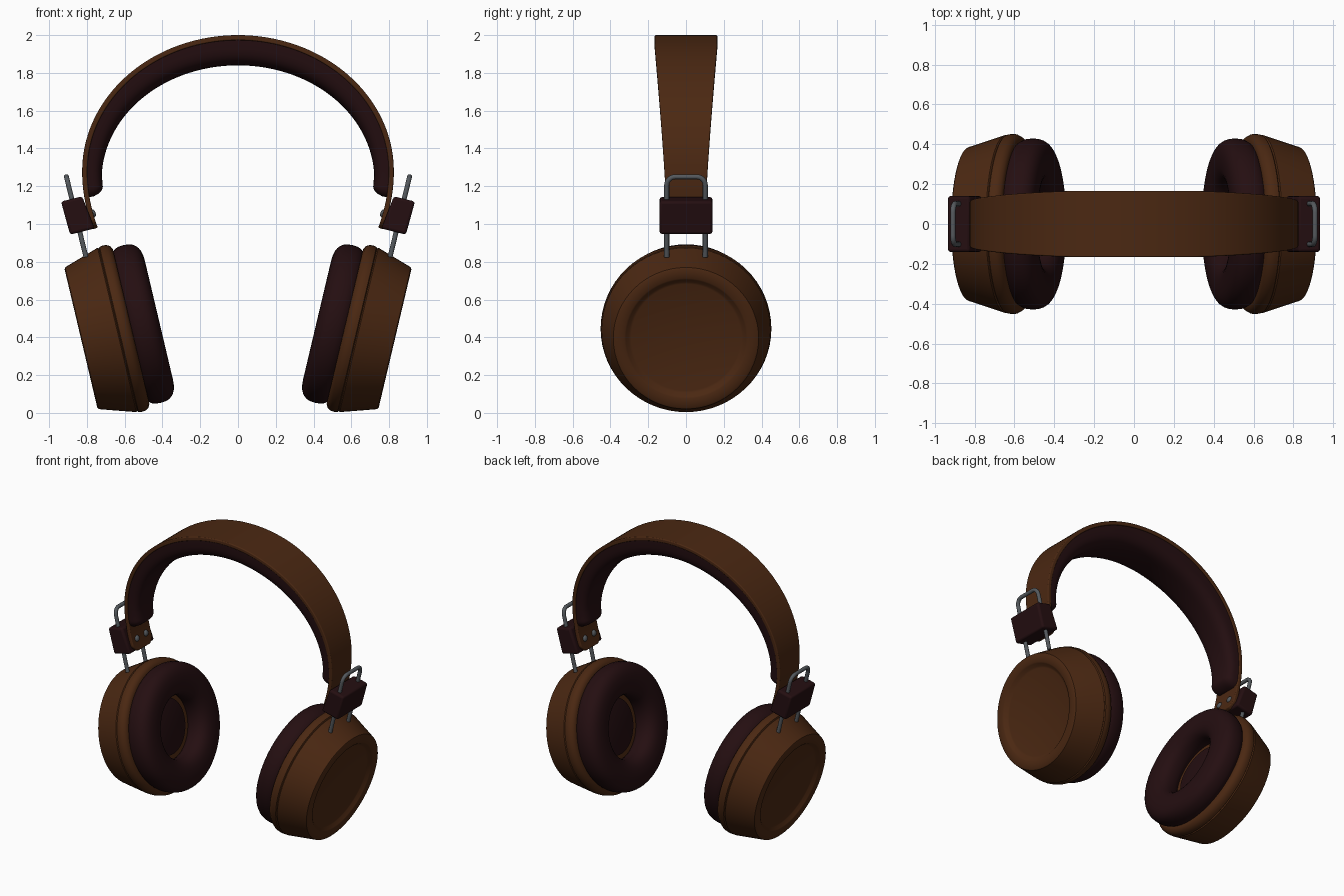
import bpy, bmesh, math
from mathutils import Vector, Matrix

if "Cube" in bpy.data.objects:
    bpy.data.objects.remove(bpy.data.objects["Cube"], do_unlink=True)


def material(name, color):
    m = bpy.data.materials.new(name)
    m.use_nodes = True
    m.diffuse_color = (*color, 1)
    bsdf = m.node_tree.nodes["Principled BSDF"]
    bsdf.inputs["Base Color"].default_value = (*color, 1)
    bsdf.inputs["Roughness"].default_value = 0.6
    return m


BROWN = material("brown leather", (0.07, 0.021, 0.006))
DARK = material("dark padding", (0.018, 0.0045, 0.0055))
METAL = material("grey metal", (0.09, 0.1, 0.11))


def loft(name, rings, mat, caps=True, loop=False, bevel=0, mirror=False):
    """Skin a row of closed point rings."""
    bm = bmesh.new()
    rows = [[bm.verts.new(p) for p in ring] for ring in rings]
    pairs = list(zip(rows, rows[1:])) + ([(rows[-1], rows[0])] if loop else [])
    for a, b in pairs:
        for i in range(len(a)):
            j = (i + 1) % len(a)
            bm.faces.new((a[i], a[j], b[j], b[i]))
    if caps and not loop:
        bm.faces.new(rows[0])
        bm.faces.new(rows[-1])
    bmesh.ops.recalc_face_normals(bm, faces=bm.faces)
    mesh = bpy.data.meshes.new(name)
    bm.to_mesh(mesh)
    bm.free()
    mesh.materials.append(mat)
    ob = bpy.data.objects.new(name, mesh)
    bpy.context.collection.objects.link(ob)
    bpy.ops.object.select_all(action="DESELECT")
    ob.select_set(True)
    bpy.context.view_layer.objects.active = ob
    bpy.ops.object.shade_smooth_by_angle(angle=math.radians(35))
    if bevel:
        mod = ob.modifiers.new("soft edges", "BEVEL")
        mod.width, mod.segments = bevel, 3
        mod.limit_method = "ANGLE"
    if mirror:
        ob.modifiers.new("other side", "MIRROR")
    return ob


def revolve(name, profile, mat, origin, tilt, steps=64, loop=False):
    """Spin (radius, outward) points about an axis leaning down from +x by tilt."""
    frame = Matrix.Translation(origin) @ Matrix.Rotation(math.pi / 2 + tilt, 4, "Y")
    angles = [math.tau * i / steps for i in range(steps)]
    rings = [[frame @ Vector((r * math.cos(a), r * math.sin(a), t)) for a in angles]
             for r, t in profile]
    return loft(name, rings, mat, loop=loop, mirror=True)


def power(v, e):
    return math.copysign(abs(v) ** e, v)


# Ear cups: shell with beaded rim and recessed outer face
CUP, TILT = (0.595, 0, 0.45), 0.232
revolve("ear_cup_shells",
        [(0.25, -0.03), (0.42, -0.03), (0.44, -0.02), (0.451, 0), (0.452, 0.02),
         (0.449, 0.036), (0.441, 0.041), (0.447, 0.047), (0.389, 0.228),
         (0.385, 0.238), (0.376, 0.243), (0.327, 0.243), (0.318, 0.238),
         (0.302, 0.222), (0.29, 0.218)], BROWN, CUP, TILT)

# Ring cushions and the speaker covers inside them
cushion = []
for i in range(28):
    a = math.tau * i / 28
    cushion.append((0.319 + 0.11 * power(math.cos(a), 0.8),
                    -0.09 + 0.091 * power(math.sin(a), 0.8)))
revolve("ear_cushions", cushion, DARK, CUP, TILT, loop=True)
revolve("speaker_covers", [(0.19, -0.025), (0.19, -0.038), (0.18, -0.042)],
        DARK, CUP, TILT)

# Headband path: half ellipse that curls in to the clamps
half = []
for i in range(40):
    a = math.pi / 2 * (1 - i / 40)
    half.append(Vector((0.825 * math.cos(a), 0, 1.28 + 0.72 * math.sin(a))))
p0, p1, p2 = Vector((0.825, 0, 1.28)), Vector((0.826, 0, 1.13)), Vector((0.768, 0, 0.972))
for i in range(33):
    u = i / 32
    half.append(p0 * (1 - u) ** 2 + p1 * 2 * u * (1 - u) + p2 * u * u)
path = [Vector((-p.x, 0, p.z)) for p in half[:0:-1]] + half


def band_width(z):
    w = 0.108 + 0.058 * max(0, min(1, (z - 1.15) / 0.8)) ** 1.2
    end = max(0, (1.02 - z) / 0.05)
    return w - 0.045 * min(1, end) ** 2


def along_band(section, low):
    """Place (inward, sideways) section points along the path above a height."""
    rings = []
    for i, p in enumerate(path):
        if p.z < low:
            continue
        t = path[min(i + 1, len(path) - 1)] - path[max(i - 1, 0)]
        inward = Vector((-t.z, 0, t.x)).normalized() * -1
        rings.append([p + inward * d + Vector((0, y, 0)) for d, y in section(p.z)])
    return rings


def strap_section(z):
    w = band_width(z)
    return [(0, -w), (0, w), (0.027, w), (0.027, -w)]


def pad_section(z):
    rise = max(0, (z - 1.28) / 0.72)
    drop = min(0.98, max(0, (1.19 - z) / 0.055))
    f = math.sqrt(1 - drop * drop)
    w = band_width(z) * 0.95 * (0.5 + 0.5 * f)
    depth = (0.08 + 0.055 * rise) * f
    angles = [math.pi * k / 16 for k in range(17)]
    return [(0.02, w)] + [(0.025 + depth * power(math.sin(a), 0.6),
                           w * power(math.cos(a), 0.6)) for a in angles] + [(0.02, -w)]


loft("headband_strap", along_band(strap_section, 0), BROWN, bevel=0.006)
loft("headband_pad", along_band(pad_section, 1.136), DARK)

# Clamp blocks
outline = [(0.937, 1.119), (0.825, 1.146), (0.759, 0.976), (0.889, 0.944)]
loft("clamp_blocks", [[(x, y, z) for x, z in outline] for y in (-0.14, 0.14)],
     DARK, bevel=0.014, mirror=True)

# Clamp screws
for label, y in (("front", -0.05), ("back", 0.05)):
    revolve(label + "_screws", [(0.022, 0.01), (0.022, -0.004), (0.017, -0.012), (0.008, -0.016)],
            METAL, (0.77, y, 1.055), 0.33, steps=20)

# Wire hoops joining the clamps to the cups
LOW, HIGH, REACH, ROUND = 0.825, 1.25, 0.102, 0.045
hoop = [(-REACH, LOW)]
for side, start in ((-1, math.pi), (1, math.pi / 2)):
    for k in range(9):
        a = start - math.pi / 2 * k / 8
        hoop.append((side * (REACH - ROUND) + ROUND * math.cos(a),
                     HIGH - ROUND + ROUND * math.sin(a)))
hoop.append((REACH, LOW))
curve = bpy.data.curves.new("wire_hoops", "CURVE")
curve.dimensions = "3D"
curve.bevel_depth, curve.bevel_resolution = 0.0135, 3
curve.use_fill_caps = True
spline = curve.splines.new("POLY")
spline.points.add(len(hoop) - 1)
for point, (y, z) in zip(spline.points, hoop):
    point.co = (0.805 + (z - LOW) * 0.243, y, z, 1)
curve.materials.append(METAL)
wire = bpy.data.objects.new("wire_hoops", curve)
bpy.context.collection.objects.link(wire)
wire.modifiers.new("other side", "MIRROR")
